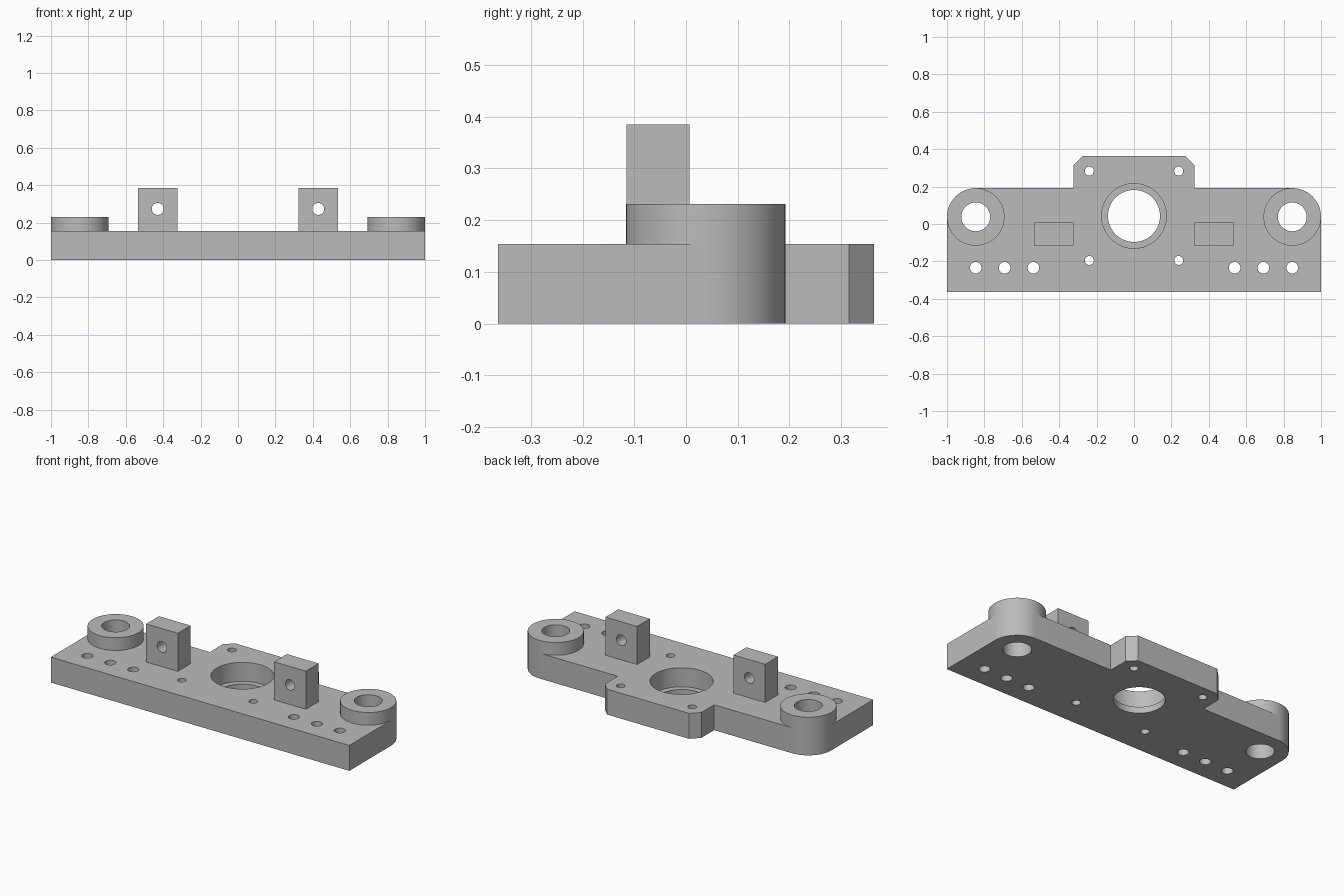
import bpy, bmesh, math
from mathutils import Matrix

cube = bpy.data.objects.get("Cube")
if cube:
    bpy.data.objects.remove(cube, do_unlink=True)

U = 2 / 52                      # design unit: the plate is 52 units long
THICK, BOSS_TOP, LUG_TOP = 4 * U, 6 * U, 10 * U
BOSS_X, BOSS_Y, BOSS_R = 22 * U, 0.038, 4 * U
BORE_Y = 0.043

grey = bpy.data.materials.new("machined_grey")
grey.use_nodes = True
grey.diffuse_color = (0.5, 0.5, 0.5, 1)
grey.node_tree.nodes["Principled BSDF"].inputs["Base Color"].default_value = (0.5, 0.5, 0.5, 1)


def arc(x, y, r, start=0, end=360, steps=64):
    """Points on an arc; a full circle leaves out the repeated last point."""
    count = steps if end - start == 360 else steps + 1
    angles = [math.radians(start + (end - start) * i / steps) for i in range(count)]
    return [(x + r * math.cos(a), y + r * math.sin(a)) for a in angles]


def extrude(name, loops, low, high, upright=False):
    """Extrude an outline with holes along z, or along y when upright."""
    curve = bpy.data.curves.new(name + "_profile", "CURVE")
    curve.dimensions = "2D"
    curve.fill_mode = "BOTH"
    curve.extrude = (high - low) / 2
    for loop in loops:
        spline = curve.splines.new("POLY")
        spline.points.add(len(loop) - 1)
        for point, (x, y) in zip(spline.points, loop):
            point.co = (x, y, 0, 1)
        spline.use_cyclic_u = True
    temp = bpy.data.objects.new(name + "_profile", curve)
    bpy.context.collection.objects.link(temp)
    bpy.context.view_layer.update()
    mesh = bpy.data.meshes.new_from_object(
        temp.evaluated_get(bpy.context.evaluated_depsgraph_get()))
    bpy.data.objects.remove(temp, do_unlink=True)
    bpy.data.curves.remove(curve)

    bm = bmesh.new()
    bm.from_mesh(mesh)
    middle = (low + high) / 2
    if upright:
        move = Matrix.Translation((0, middle, 0)) @ Matrix.Rotation(math.pi / 2, 4, "X")
    else:
        move = Matrix.Translation((0, 0, middle))
    bm.transform(move)
    bmesh.ops.remove_doubles(bm, verts=bm.verts, dist=1e-5)
    bmesh.ops.recalc_face_normals(bm, faces=bm.faces)
    bm.to_mesh(mesh)
    bm.free()
    mesh.name = name
    mesh.materials.clear()
    mesh.materials.append(grey)
    obj = bpy.data.objects.new(name, mesh)
    bpy.context.collection.objects.link(obj)
    return obj


def activate(obj):
    bpy.ops.object.select_all(action="DESELECT")
    obj.select_set(True)
    bpy.context.view_layer.objects.active = obj


# Base plate outline: rounded rear corners and a chamfered rear tab
half = [(1, -0.363)] + arc(BOSS_X, BOSS_Y, BOSS_R, 0, 90, 16)
half += [(0.323, BOSS_Y + BOSS_R), (0.323, 0.315), (0.275, 0.363)]
outline = half + [(-x, y) for x, y in reversed(half)]

# Through holes in the plate
holes = [arc(0, BORE_Y, 0.139)]
for side in (-1, 1):
    holes.append(arc(side * BOSS_X, BOSS_Y, 2 * U))
    for y in (-0.195, 0.283):
        holes.append(arc(side * 0.239, y, 0.024, steps=32))
    for x in (0.538, 0.692, 0.846):
        holes.append(arc(side * x, -0.234, 0.031, steps=32))
plate = extrude("base_plate", [outline] + holes, 0, THICK)

# Counterbore of the central hole
cutter = extrude("counterbore_cutter", [arc(0, BORE_Y, 4.5 * U)], U, THICK + U)
cutter.hide_render = True
cut = plate.modifiers.new("counterbore", "BOOLEAN")
cut.operation = "DIFFERENCE"
cut.solver = "EXACT"
cut.object = cutter
activate(plate)
bpy.ops.object.modifier_apply(modifier=cut.name)
bpy.data.objects.remove(cutter, do_unlink=True)
parts = [plate]

# Raised bosses and drilled lugs on both sides
for side, label in ((1, "left"), (-1, "right")):
    x = side * BOSS_X
    rings = [arc(x, BOSS_Y, BOSS_R), arc(x, BOSS_Y, 2 * U)]
    parts.append(extrude(label + "_boss", rings, THICK, BOSS_TOP))
    a, b = side * 0.323, side * 0.535
    block = [(a, THICK), (b, THICK), (b, LUG_TOP), (a, LUG_TOP)]
    pin_hole = arc((a + b) / 2, 0.273, 0.032, steps=32)
    parts.append(extrude(label + "_lug", [block, pin_hole], -0.115, 0.007, True))

for part in parts:
    activate(part)
    bpy.ops.object.shade_smooth_by_angle(angle=math.radians(30))
